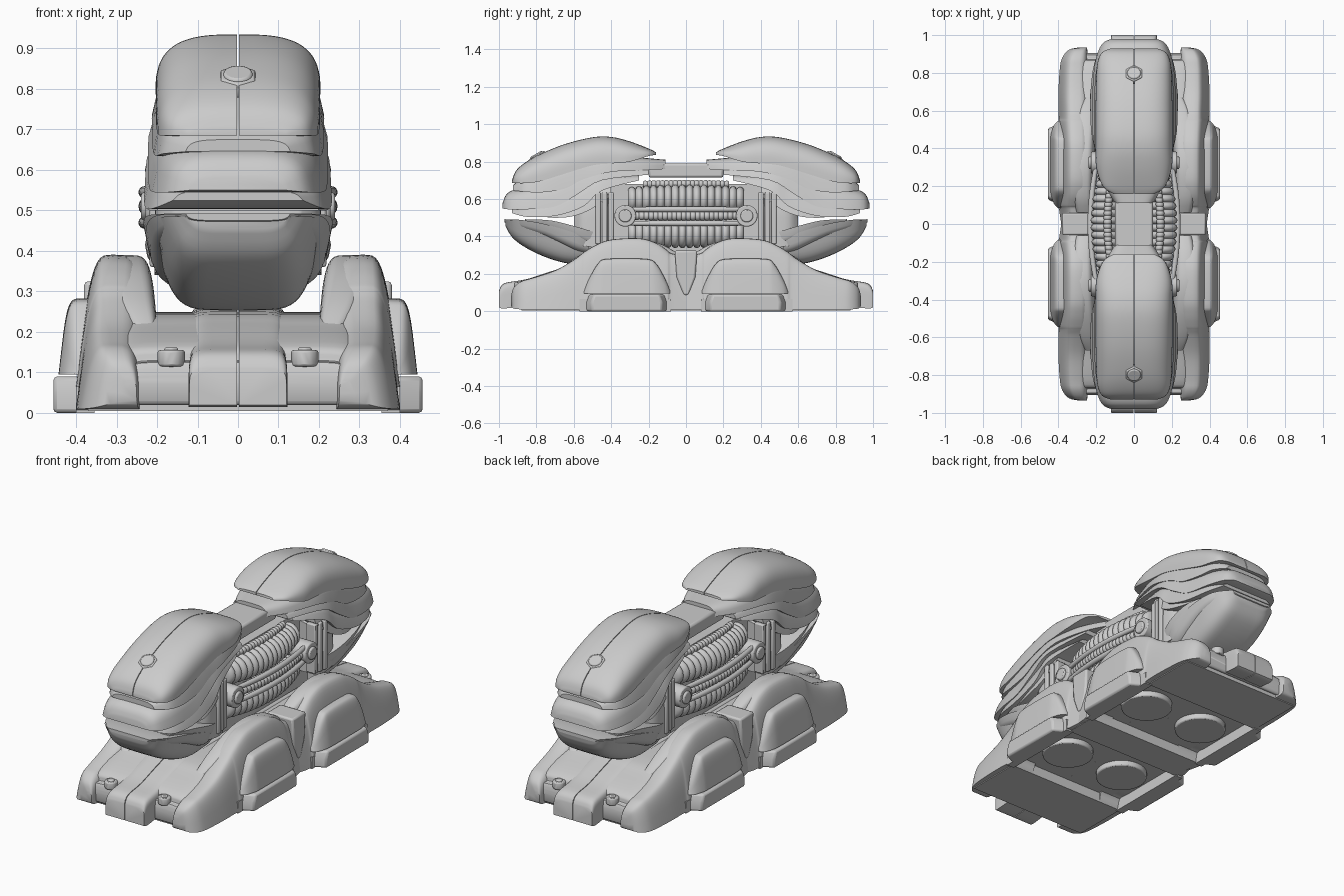
import bpy, bmesh, math
from mathutils import Matrix, Vector

cube = bpy.data.objects.get("Cube")
if cube:
    bpy.data.objects.remove(cube, do_unlink=True)

grey = bpy.data.materials.new("plain_grey")
grey.use_nodes = True
grey.diffuse_color = (0.6, 0.6, 0.6, 1)
grey.node_tree.nodes["Principled BSDF"].inputs["Base Color"].default_value = (0.6, 0.6, 0.6, 1)


def finish(name, bm, mx=False, my=False, bevel=0):
    """Turn a bmesh into a shaded object, mirrored across x and/or y."""
    bmesh.ops.recalc_face_normals(bm, faces=bm.faces[:])
    mesh = bpy.data.meshes.new(name)
    bm.to_mesh(mesh)
    bm.free()
    mesh.materials.append(grey)
    ob = bpy.data.objects.new(name, mesh)
    bpy.context.collection.objects.link(ob)
    bpy.ops.object.select_all(action='DESELECT')
    ob.select_set(True)
    bpy.context.view_layer.objects.active = ob
    bpy.ops.object.shade_smooth_by_angle(angle=math.radians(35))
    if bevel:
        b = ob.modifiers.new("bevel", 'BEVEL')
        b.width, b.segments = bevel, 2
    if mx or my:
        m = ob.modifiers.new("mirror", 'MIRROR')
        m.use_axis = (mx, my, False)
    return ob


def skin(bm, rings):
    """Bridge closed rings of points and cap both ends."""
    rows = [[bm.verts.new(p) for p in r] for r in rings]
    n = len(rows[0])
    for a, b in zip(rows, rows[1:]):
        for i in range(n):
            j = (i + 1) % n
            bm.faces.new((a[i], a[j], b[j], b[i]))
    bm.faces.new(rows[0])
    bm.faces.new(rows[-1])


def smooth_path(st, steps=4):
    """Catmull-Rom interpolation through the stations."""
    pts = [Vector(s) for s in st]
    out = []
    for i in range(len(pts) - 1):
        p0, p1, p2 = pts[max(i - 1, 0)], pts[i], pts[i + 1]
        p3 = pts[min(i + 2, len(pts) - 1)]
        for k in range(steps):
            t = k / steps
            out.append(p1 + (p2 - p0) * (t / 2) + (p0 * 2 - p1 * 5 + p2 * 4 - p3) * (t * t / 2)
                       + (p1 * 3 - p0 - p2 * 3 + p3) * (t ** 3 / 2))
    return out + [pts[-1]]


def loft(name, stations, n=4, half=False, invert=False, taper=0, mx=False, seg=20):
    """Arched hull along y; stations are (y, x inner, x outer, z bottom, z top)."""
    rings = []
    for y, xa, xb, zb, zt in smooth_path(stations):
        ring = []
        for i in range(seg + 1):
            t = math.pi * (0.5 if half else 1) * i / seg
            c = math.copysign(abs(math.cos(t)) ** (2 / n), math.cos(t))
            s = abs(math.sin(t)) ** (2 / n)
            c *= 1 - taper * s if c > 0 or not mx else 1
            x = xa + (xb - xa) * c if half else (xa + xb) / 2 + (xb - xa) / 2 * c
            ring.append((x, y, zt - (zt - zb) * s if invert else zb + (zt - zb) * s))
        if half:
            ring.append((xa, y, zt if invert else zb))
        rings.append(ring)
    bm = bmesh.new()
    skin(bm, rings)
    return finish(name, bm, mx or half, True)


def full(st):
    return [(y, -w, w, zb, zt) for y, w, zb, zt in st]


def split(st):
    return [(y, 0.002, w, zb, zt) for y, w, zb, zt in st]


def prism(name, pts, x0, x1, mx=True, my=True, bevel=0.01, inset=0):
    """Extrude a side outline from x0 to x1, drawing in the far ends by inset."""
    mid = sum(p[0] for p in pts) / len(pts)
    bm = bmesh.new()
    skin(bm, [[(x0, y, z) for y, z in pts],
              [(x1, y - math.copysign(inset, y - mid), z) for y, z in pts]])
    return finish(name, bm, mx, my, bevel)


def box(name, x0, x1, y0, y1, z0, z1, mx=False, my=False, bevel=0.0):
    return prism(name, [(y0, z0), (y1, z0), (y1, z1), (y0, z1)], x0, x1, mx, my, bevel)


def disc(name, r, depth, loc, rot=Matrix(), mx=False, sides=28, bevel=0.006):
    bm = bmesh.new()
    bmesh.ops.create_cone(bm, cap_ends=True, segments=sides, radius1=r, radius2=r, depth=depth,
                          matrix=Matrix.Translation(loc) @ rot)
    return finish(name, bm, mx, True, bevel)


def ribbed(name, x, z, r, length, ribs, bow, depth=0.2):
    """Tube along y bowed outwards, its radius pulsing once per rib."""
    rings, steps = [], max(ribs * 6, 16)
    for k in range(steps + 1):
        u = 2 * k / steps - 1
        rr = r * (1 - 0.2 * u * u)
        if ribs:
            rr *= 1 - depth + depth * abs(math.sin(math.pi * k / 6)) ** 0.6
        cx = x + bow * (1 - u * u)
        rings.append([(cx + rr * math.cos(a), u * length, z + rr * math.sin(a))
                      for a in (2 * math.pi * i / 16 for i in range(16))])
    bm = bmesh.new()
    skin(bm, rings)
    return finish(name, bm, True)


# --- Upper armour: split hood over overlapping shells
loft("top_hood", split([(-.93, .12, .685, .70), (-.91, .168, .685, .75), (-.86, .192, .685, .795),
     (-.78, .2, .695, .84), (-.65, .203, .735, .893), (-.5, .203, .78, .93), (-.4, .203, .79, .932),
     (-.3, .2, .8, .908), (-.2, .165, .83, .87), (-.16, .11, .835, .85)]), n=3, half=True)
loft("second_shell", full([(-.925, .13, .645, .675), (-.87, .185, .64, .715), (-.78, .204, .635, .76),
     (-.65, .211, .655, .82), (-.55, .212, .705, .845), (-.4, .208, .745, .84), (-.22, .16, .755, .82),
     (-.11, .1, .76, .81)]), taper=.1)
loft("brow_shell", full([(-.98, .12, .55, .58), (-.95, .172, .545, .635), (-.85, .207, .545, .67),
     (-.7, .22, .56, .71), (-.58, .222, .625, .77), (-.45, .216, .7, .79), (-.2, .17, .73, .77)]), taper=.12)
loft("lower_shell", full([(-.93, .16, .525, .55), (-.85, .21, .505, .58), (-.7, .23, .51, .63),
     (-.55, .23, .56, .7), (-.45, .22, .645, .735), (-.25, .17, .7, .73)]), taper=.12)
loft("cheek_shell", full([(-.74, .2, .5, .56), (-.62, .226, .505, .6), (-.5, .218, .55, .68),
     (-.4, .2, .64, .7)]), taper=.1)
tilt = Matrix.Rotation(math.radians(30), 4, 'X')
disc("medallion_rim", .05, .04, (0, -.79, .818), tilt, sides=6)
disc("medallion", .036, .05, (0, -.79, .82), tilt)

# --- Lower jaw: deep bowl with flaring side bands
loft("jaw_bowl", full([(-.965, .13, .455, .485), (-.92, .18, .385, .485), (-.82, .207, .32, .475),
     (-.7, .213, .272, .46), (-.6, .21, .253, .43), (-.47, .2, .26, .4)]), n=5.5, invert=True, taper=.27)
loft("jaw_lip", full([(-.97, .13, .475, .492), (-.88, .2, .435, .488), (-.75, .225, .39, .465),
     (-.6, .225, .32, .42), (-.52, .2, .3, .38)]), n=5, invert=True, taper=.1)
loft("jaw_upper_band", full([(-.86, .18, .46, .492), (-.72, .228, .43, .485), (-.58, .23, .37, .45),
     (-.48, .2, .33, .42)]), n=5, invert=True, taper=.06)

# --- Spine bar and engine
box("spine_bar", -.1, .1, -.2, .2, .715, .79, bevel=.012)
box("engine_core", -.1, .1, -.58, .58, .26, .68)
loft("engine_end_block", full([(-.6, .16, .36, .54), (-.55, .2, .35, .62), (-.45, .205, .34, .64),
     (-.4, .19, .35, .63)]), n=6)
for i, y in enumerate((-.47, -.435, -.4)):
    box(f"end_pillar_{i + 1}", .15, .218 - .006 * i, y - .014, y + .014, .36, .635, True, True, .006)
ribbed("upper_ribs", .11, .6, .078, .31, 16, .042)
ribbed("lower_ribs", .11, .415, .078, .31, 16, .042)
ribbed("middle_spring", .185, .51, .026, .3, 24, .035)
ribbed("top_spring", .12, .68, .022, .23, 20, .02)
for z in (.545, .47):
    ribbed("engine_rail", .195, z, .015, .33, 0, .036)
side = Matrix.Rotation(math.pi / 2, 4, 'Y')
disc("pivot_cap", .058, .1, (.178, -.325, .51), side, True)
disc("pivot_pin", .034, .1, (.19, -.325, .51), side, True)

# --- Base hull
loft("base_spine", split([(-1, .12, .02, .11), (-.97, .122, .015, .15), (-.85, .12, .03, .172),
     (-.7, .12, .06, .22), (-.55, .125, .06, .25), (0, .125, .06, .265)]), n=8, half=True)
loft("base_apron", full([(-.905, .28, .03, .09), (-.895, .28, .02, .125), (-.87, .28, .03, .13),
     (-.85, .3, .03, .165), (-.7, .3, .06, .213), (-.55, .3, .06, .243), (0, .3, .06, .25)]), n=10)
loft("fender", [(-.935, .25, .29, .03, .08), (-.922, .247, .345, .015, .125), (-.88, .243, .38, .01, .16),
     (-.82, .24, .393, .01, .178), (-.7, .235, .4, .01, .218), (-.6, .23, .4, .01, .275),
     (-.56, .23, .4, .01, .305), (-.54, .227, .4, .06, .32), (-.48, .224, .4, .06, .355),
     (-.4, .22, .4, .06, .383), (-.25, .22, .4, .06, .39), (-.16, .22, .4, .06, .365),
     (-.1, .225, .4, .06, .325), (-.08, .23, .397, .01, .31), (0, .23, .385, .01, .29)],
     n=3.8, taper=.38, mx=True)
loft("fender_ridge", [(-.69, .2, .25, .16, .205), (-.6, .2, .3, .16, .28), (-.45, .205, .33, .2, .36),
     (-.3, .21, .335, .2, .39), (-.15, .215, .33, .2, .365), (-.06, .22, .31, .2, .32)], n=4, mx=True)
prism("side_keel", [(-.06, .325), (-.05, .18), (-.015, .085), (.015, .085), (.05, .18), (.06, .325)],
      .22, .38, my=False)
loft("wheel_cover", [(-.545, .3, .405, .095, .11), (-.52, .3, .425, .095, .17), (-.47, .3, .44, .095, .255),
     (-.42, .3, .443, .095, .28), (-.22, .3, .443, .095, .28), (-.16, .3, .44, .095, .255),
     (-.11, .3, .425, .095, .17), (-.085, .3, .405, .095, .11)], n=6, taper=.3, mx=True)
prism("wheel_skirt", [(-.55, .0), (-.55, .05), (-.535, .09), (-.1, .09), (-.085, .05), (-.085, .0)],
      .36, .456, inset=.045)
disc("bolt", .034, .04, (.165, -.885, .135), mx=True, sides=12)
disc("bolt_head", .02, .05, (.165, -.885, .137), mx=True, sides=6)

# --- Underside: rails framing two trays with recessed round pads
box("bottom_end", -.37, .37, -.88, -.56, .005, .065, my=True)
box("bottom_bridge", -.37, .37, -.09, .09, .005, .065)
box("tray_side", .355, .4, -.57, -.08, 0, .065, True, True)
disc("round_pad", .135, .04, (.185, -.325, .05), mx=True)
